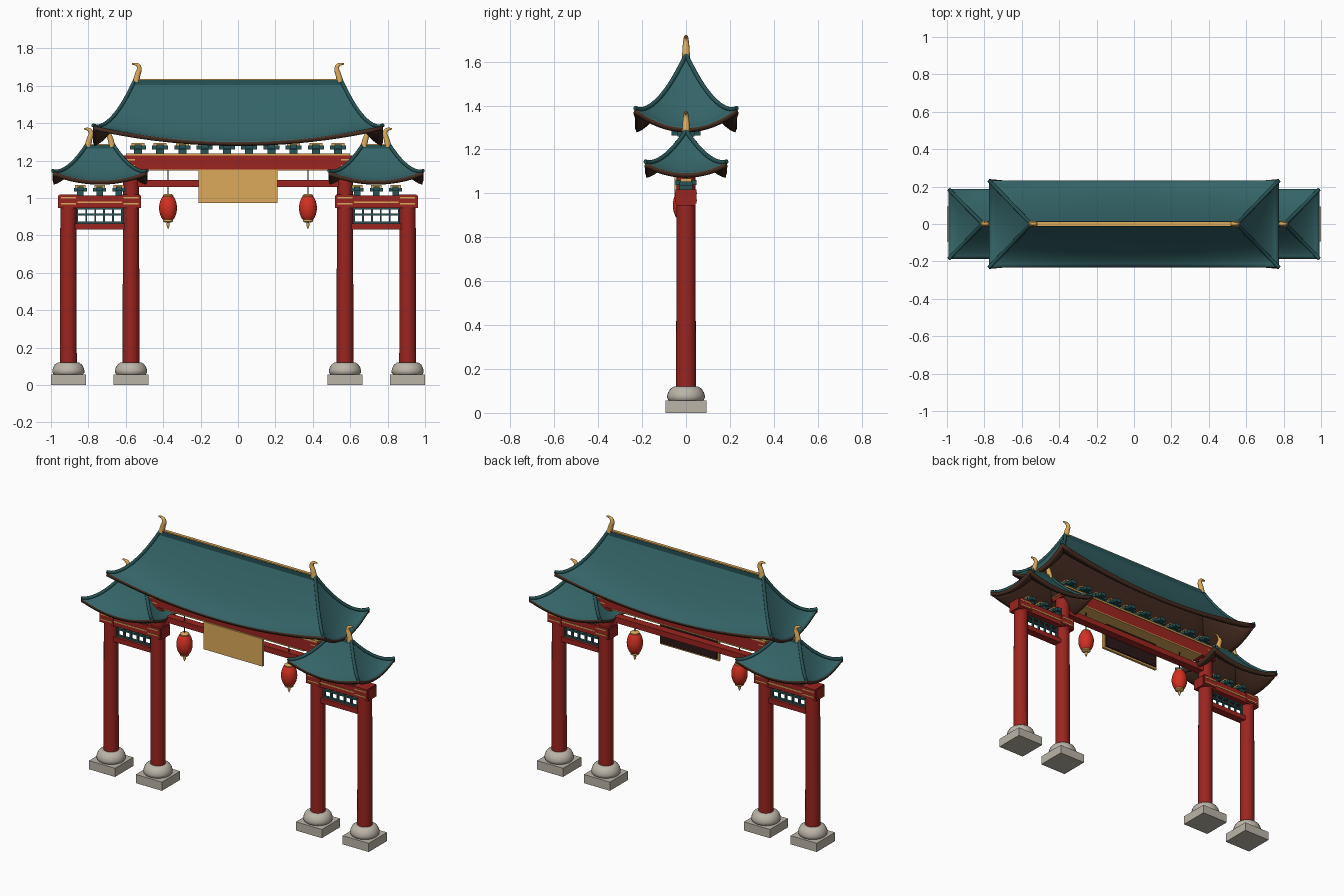
import bpy, bmesh, math

if "Cube" in bpy.data.objects:
    bpy.data.objects.remove(bpy.data.objects["Cube"])

def material(name, *rgb):
    m = bpy.data.materials.new(name)
    m.diffuse_color = (*rgb, 1)
    m.use_nodes = True
    m.node_tree.nodes["Principled BSDF"].inputs["Base Color"].default_value = m.diffuse_color
    return m

RED = material("red_paint", 0.33, 0.018, 0.014)
TEAL = material("teal_tile", 0.034, 0.125, 0.135)
TRIM = material("teal_trim", 0.02, 0.085, 0.09)
GOLD = material("gold", 0.72, 0.40, 0.10)
STONE = material("stone", 0.50, 0.46, 0.39)
WOOD = material("dark_wood", 0.065, 0.027, 0.016)
LAMP = material("lantern_red", 0.65, 0.03, 0.015)
DARK = material("dark_panel", 0.025, 0.009, 0.009)

def finish(name, bm, *mats, angle=None):
    me = bpy.data.meshes.new(name)
    bm.to_mesh(me)
    bm.free()
    for m in mats:
        me.materials.append(m)
    ob = bpy.data.objects.new(name, me)
    bpy.context.collection.objects.link(ob)
    if angle:
        me.shade_smooth()
        me.set_sharp_from_angle(angle=math.radians(angle))
    return ob

def box(name, mat, x0, x1, y0, y1, z0, z1):
    bm = bmesh.new()
    bmesh.ops.create_cube(bm, size=1)
    for v in bm.verts:
        v.co = ((x0 + x1) / 2 + v.co.x * (x1 - x0), (y0 + y1) / 2 + v.co.y * (y1 - y0),
                (z0 + z1) / 2 + v.co.z * (z1 - z0))
    return finish(name, bm, mat)

def lathe(name, mat, x, y, profile, n=32):
    bm = bmesh.new()
    rings = [[bm.verts.new((x + r * math.cos(2 * math.pi * i / n), y + r * math.sin(2 * math.pi * i / n), z))
              for i in range(n)] for r, z in profile]
    for a, b in zip(rings, rings[1:]):
        for i in range(n):
            j = (i + 1) % n
            bm.faces.new((a[i], a[j], b[j], b[i]))
    bm.faces.new(rings[0][::-1])
    bm.faces.new(rings[-1])
    return finish(name, bm, mat, angle=40)

def tube(name, mat, points, radius, radii=None, smooth=False):
    cu = bpy.data.curves.new(name, 'CURVE')
    cu.dimensions = '3D'
    cu.bevel_depth = radius
    cu.bevel_resolution = 3
    cu.use_fill_caps = True
    sp = cu.splines.new('NURBS' if smooth else 'POLY')
    sp.points.add(len(points) - 1)
    for i, p in enumerate(points):
        sp.points[i].co = (*p, 1)
        sp.points[i].radius = radii[i] if radii else 1
    if smooth:
        sp.use_endpoint_u = True
        sp.order_u = 3
    cu.materials.append(mat)
    ob = bpy.data.objects.new(name, cu)
    bpy.context.collection.objects.link(ob)

def roof(name, cx, rx, hx, hy, ztop, zeave, lift, horn):
    """Hipped roof with sagging slopes and upswept corners."""
    def point(side, s, v):
        z = ztop - (ztop - zeave) * (1 - (1 - v) ** 1.5) + lift * s * s * v * v
        ex = rx + (hx - rx) * v
        x, y = (s * ex, -hy * v) if side % 2 == 0 else (ex, s * hy * v)
        k = 1 if side < 2 else -1
        return (cx + k * x, k * y, z)
    N, M = 20, 12
    bm = bmesh.new()
    rows = [[bm.verts.new(point(side, -1 + 2 * i / N, j / M)) for side in range(4) for i in range(N)]
            for j in range(M + 1)]
    for a, b in zip(rows, rows[1:]):
        for i in range(4 * N):
            k = (i + 1) % (4 * N)
            bm.faces.new((a[i], b[i], b[k], a[k]))
    bmesh.ops.remove_doubles(bm, verts=bm.verts, dist=1e-5)
    ob = finish(name + "_tiles", bm, TEAL, WOOD, angle=30)
    mod = ob.modifiers.new("thickness", 'SOLIDIFY')
    mod.thickness = 0.022
    mod.offset = -1
    mod.material_offset = mod.material_offset_rim = 1
    # hip ridges
    for side in range(4):
        pts = [point(side, -1, j / M) for j in range(M + 1)]
        tube(name + "_hip_ridge", TRIM, [(x, y, z + 0.003) for x, y, z in pts], 0.010)
    # top ridge and curled finials
    box(name + "_ridge", TRIM, cx - rx, cx + rx, -0.013, 0.013, ztop - 0.03, ztop)
    box(name + "_ridge_cap", GOLD, cx - rx, cx + rx, -0.010, 0.010, ztop, ztop + 0.006)
    for k in (-1, 1):
        path = [(-0.005, -0.01), (-0.012, 0.03), (-0.026, 0.06), (-0.012, 0.088), (0.016, 0.086)]
        tube(name + "_finial", GOLD, [(cx + k * (rx + dx), 0, ztop + dz) for dx, dz in path],
             0.016, (1.15, 1, 0.85, 0.6, 0.25), True)

def bracket(name, x, z, w, d):
    box(name + "_foot", TRIM, x - w * 0.5, x + w * 0.5, -0.03, 0.03, z, z + 0.025)
    box(name + "_arm", TRIM, x - w, x + w, -d * 0.6, d * 0.6, z + 0.022, z + 0.042)
    box(name + "_cross_arm", TRIM, x - w * 0.45, x + w * 0.45, -d, d, z + 0.026, z + 0.048)
    box(name + "_cap", GOLD, x - w * 0.8, x + w * 0.8, -d * 0.5, d * 0.5, z + 0.042, z + 0.056)

IN, OUT = 0.572, 0.907

# columns on stone bases
for k in (-1, 1):
    for x, top in ((IN, 1.16), (OUT, 0.99)):
        x *= k
        box("plinth", STONE, x - 0.093, x + 0.093, -0.093, 0.093, 0, 0.056)
        lathe("drum_base", STONE, x, 0, [(0.078, 0.056), (0.085, 0.065), (0.086, 0.077), (0.082, 0.092),
                                         (0.073, 0.108), (0.058, 0.119), (0.045, 0.121)])
        lathe("column", RED, x, 0, [(0.045, 0.115), (0.043, top)])

# central beams
box("main_beam", RED, -0.615, 0.615, -0.045, 0.045, 1.15, 1.228)
box("main_beam_top_trim", GOLD, -0.60, 0.60, -0.049, 0.049, 1.226, 1.238)
box("main_beam_low_trim", GOLD, -0.50, 0.50, -0.047, 0.047, 1.146, 1.153)
box("tie_beam", RED, -IN, IN, -0.025, 0.025, 1.058, 1.095)
for k in (-1, 1):
    for z in (1.17, 1.20):
        box("main_beam_end_band", GOLD, k * 0.585 - 0.035, k * 0.585 + 0.035, -0.047, 0.047, z, z + 0.007)
for i in range(10):
    bracket("main_bracket", -0.535 + i * 1.07 / 9, 1.237, 0.043, 0.065)

# hanging plaque, blank
box("plaque_face", GOLD, -0.212, 0.212, -0.052, -0.036, 0.972, 1.15)
box("plaque_back", DARK, -0.200, 0.200, -0.037, -0.026, 0.984, 1.14)

# side bays
for k in (-1, 1):
    c = k * (IN + OUT) / 2
    box("side_beam", RED, c - 0.222, c + 0.222, -0.043, 0.043, 0.945, 1.012)
    box("side_beam_trim", GOLD, c - 0.15, c + 0.15, -0.046, 0.046, 0.972, 0.980)
    for x in (k * IN, k * OUT):
        box("side_beam_collar", RED, x - 0.048, x + 0.048, -0.048, 0.048, 0.955, 1.018)
        for z in (0.965, 0.998):
            box("side_beam_end_band", GOLD, x - 0.04, x + 0.04, -0.050, 0.050, z, z + 0.007)
    box("side_tie_beam", RED, c - 0.14, c + 0.14, -0.025, 0.025, 0.832, 0.863)
    # lattice
    for i in range(6):
        x = c - 0.12 + i * 0.048
        box("lattice_upright", TRIM, x - 0.005, x + 0.005, -0.008, 0.008, 0.86, 0.95)
    for z in (0.868, 0.912, 0.942):
        box("lattice_rail", TRIM, c - 0.13, c + 0.13, -0.008, 0.008, z - 0.005, z + 0.005)
    for dx in (-0.103, 0, 0.103):
        bracket("side_bracket", c + dx, 1.012, 0.035, 0.048)
    # lantern
    x, y = k * 0.374, -0.012
    body = [(0.026 + 0.022 * math.sin(math.pi * i / 12) ** 0.7, 0.882 + 0.128 * i / 12) for i in range(13)]
    lathe("lantern_body", LAMP, x, y, body, 24)
    lathe("lantern_top_cap", GOLD, x, y, [(0.028, 1.006), (0.028, 1.014), (0.018, 1.021)], 24)
    lathe("lantern_bottom_cap", GOLD, x, y, [(0.016, 0.868), (0.027, 0.875), (0.027, 0.886)], 24)
    lathe("lantern_tassel", GOLD, x, y, [(0.001, 0.834), (0.009, 0.855), (0.006, 0.87)], 12)
    tube("lantern_cord", DARK, [(x, y, 1.015), (x, y, 1.155)], 0.003)
    roof("side_roof", k * 0.738, 0.070, 0.253, 0.186, 1.283, 1.092, 0.05, 1)

roof("main_roof", 0, 0.55, 0.776, 0.233, 1.630, 1.298, 0.088, 1)
